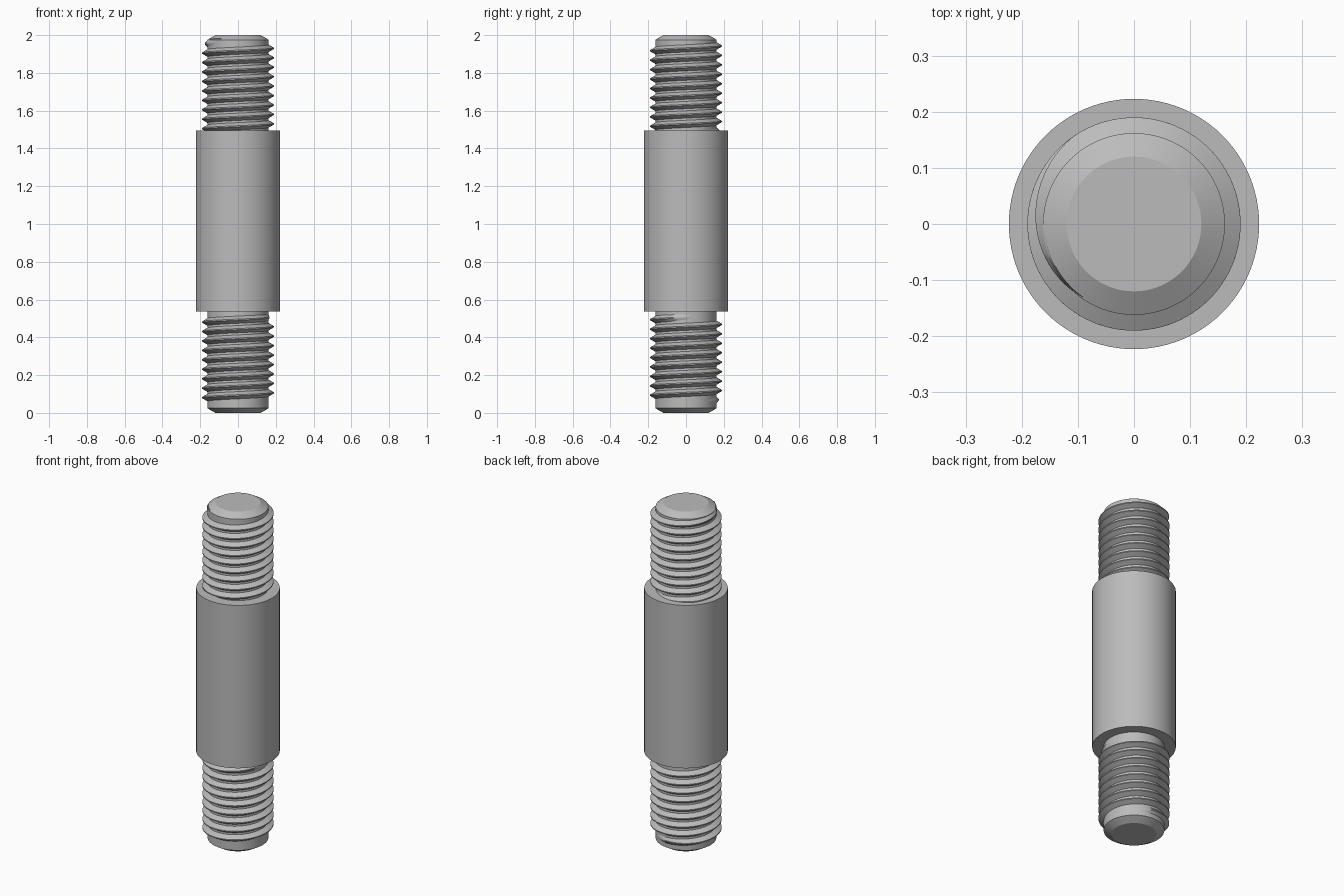
import bpy, bmesh
from math import cos, sin, radians

cube = bpy.data.objects.get("Cube")
if cube:
    bpy.data.objects.remove(cube, do_unlink=True)

STEPS = 96                      # segments per turn
PITCH = 0.05
CORE_R, CREST_R, SLEEVE_R, END_R = 0.162, 0.19, 0.223, 0.12
CHAMFER = 0.025
SHOULDER_LOW, SHOULDER_HIGH, TOP = 0.537, 1.496, 2.0

steel = bpy.data.materials.new("steel_grey")
steel.use_nodes = True
steel.diffuse_color = (0.5, 0.5, 0.5, 1)
steel.node_tree.nodes["Principled BSDF"].inputs["Base Color"].default_value = (0.5, 0.5, 0.5, 1)


def finish(name, bm):
    bmesh.ops.recalc_face_normals(bm, faces=bm.faces[:])
    mesh = bpy.data.meshes.new(name)
    bm.to_mesh(mesh)
    bm.free()
    mesh.materials.append(steel)
    obj = bpy.data.objects.new(name, mesh)
    bpy.context.collection.objects.link(obj)
    bpy.ops.object.select_all(action='DESELECT')
    obj.select_set(True)
    bpy.context.view_layer.objects.active = obj
    bpy.ops.object.shade_smooth_by_angle(angle=radians(30))


def skin(bm, rings, closed_section):
    """Join neighbouring rings with quads and cap both ends."""
    n = len(rings[0])
    for a, b in zip(rings, rings[1:]):
        for i in range(n if closed_section else n - 1):
            j = (i + 1) % n
            bm.faces.new((a[i], a[j], b[j], b[i]))
    bm.faces.new(rings[0])
    bm.faces.new(rings[-1])


def turned(name, profile):
    """Solid of revolution from (radius, height) points."""
    bm = bmesh.new()
    angles = [radians(360 * i / STEPS) for i in range(STEPS)]
    rings = [[bm.verts.new((r * cos(a), r * sin(a), z)) for a in angles] for r, z in profile]
    skin(bm, rings, True)
    finish(name, bm)


def thread(name, z_at_zero, start, end, fade_in=110, fade_out=110):
    """Right-hand helical ridge between two angles (degrees), fading at both ends."""
    bm = bmesh.new()
    root = CORE_R - 0.003
    count = round((end - start) * STEPS / 360)
    rings = []
    for k in range(count + 1):
        deg = start + (end - start) * k / count
        fade = min(1, (deg - start) / fade_in, (end - deg) / fade_out)
        crest = root + 0.001 + (CREST_R - root - 0.001) * fade
        z = z_at_zero + PITCH * deg / 360
        section = ((root, -0.021), (crest, -0.003), (crest, 0.003), (root, 0.021))
        a = radians(deg)
        rings.append([bm.verts.new((r * cos(a), r * sin(a), z + dz)) for r, dz in section])
    skin(bm, rings, True)
    finish(name, bm)


# Thick middle sleeve
turned("middle_sleeve", [(SLEEVE_R, SHOULDER_LOW), (SLEEVE_R, SHOULDER_HIGH)])

# Chamfered end studs, set slightly into the sleeve
turned("lower_stud", [(END_R, 0), (CORE_R, CHAMFER), (CORE_R, SHOULDER_LOW + 0.02)])
turned("upper_stud", [(CORE_R, SHOULDER_HIGH - 0.02), (CORE_R, TOP - CHAMFER), (END_R, TOP)])

# Screw threads; heights are those of a crest on the +x side
thread("lower_thread", 0.056, 40, 8 * 360 + 380)
thread("upper_thread", 1.48, 30, 9 * 360 + 235)
